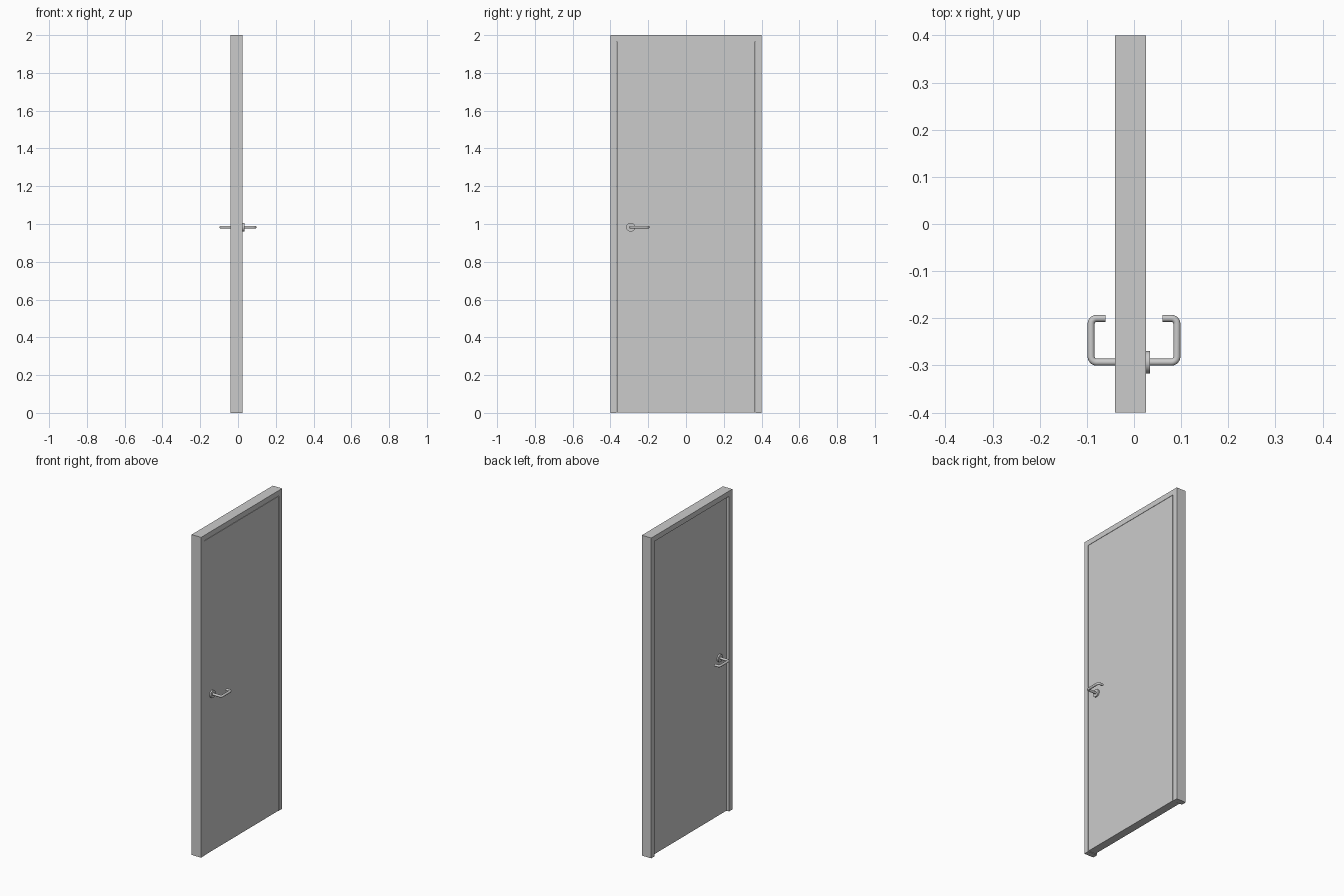
import bpy, bmesh, math
from mathutils import Vector

if "Cube" in bpy.data.objects:
    bpy.data.objects.remove(bpy.data.objects["Cube"])

FRONT, BACK = 0.025, -0.04            # frame faces along x
LEAF_BACK = -0.025
HANDLE_Y, HANDLE_Z = -0.293, 0.983
MID = (FRONT + LEAF_BACK) / 2


def extruded(name, outline, x0, x1):
    """Solid from a (y, z) outline pulled along x."""
    bm = bmesh.new()
    face = bm.faces.new([bm.verts.new((x0, y, z)) for y, z in outline])
    new = bmesh.ops.extrude_face_region(bm, geom=[face])["geom"]
    moved = [v for v in new if isinstance(v, bmesh.types.BMVert)]
    bmesh.ops.translate(bm, verts=moved, vec=(x1 - x0, 0, 0))
    bmesh.ops.recalc_face_normals(bm, faces=bm.faces)
    mesh = bpy.data.meshes.new(name)
    bm.to_mesh(mesh)
    bm.free()
    obj = bpy.data.objects.new(name, mesh)
    bpy.context.collection.objects.link(obj)
    return obj


def smooth(obj):
    bpy.ops.object.select_all(action='DESELECT')
    obj.select_set(True)
    bpy.context.view_layer.objects.active = obj
    bpy.ops.object.shade_smooth_by_angle(angle=math.radians(35))


def rounded_path(corners, radius, steps=6):
    """Replace right-angle corners with arcs."""
    pts = [Vector(corners[0])]
    for a, b, c in zip(corners, corners[1:], corners[2:]):
        a, b, c = Vector(a), Vector(b), Vector(c)
        u, w = (a - b).normalized(), (c - b).normalized()
        centre = b + (u + w) * radius
        for i in range(steps + 1):
            t = math.pi / 2 * i / steps
            pts.append(centre - w * radius * math.cos(t) - u * radius * math.sin(t))
    pts.append(Vector(corners[-1]))
    return pts


def tube(name, pts, radius):
    curve = bpy.data.curves.new(name, 'CURVE')
    curve.dimensions = '3D'
    curve.bevel_depth = radius
    curve.bevel_resolution = 6
    curve.use_fill_caps = True
    spline = curve.splines.new('POLY')
    spline.points.add(len(pts) - 1)
    for p, co in zip(spline.points, pts):
        p.co = (*co, 1)
    obj = bpy.data.objects.new(name, curve)
    bpy.context.collection.objects.link(obj)
    bpy.ops.object.select_all(action='DESELECT')
    obj.select_set(True)
    bpy.context.view_layer.objects.active = obj
    bpy.ops.object.convert(target='MESH')
    smooth(bpy.context.object)


# Frame: two jambs and a header in one outline
extruded("door_frame", [(-0.4, 0), (-0.4, 2), (0.4, 2), (0.4, 0),
                        (0.367, 0), (0.367, 1.967), (-0.367, 1.967), (-0.367, 0)],
         BACK, FRONT)

# Leaf: flush with the front of the frame, recessed at the back
extruded("door_leaf", [(-0.364, 0.002), (-0.364, 1.965), (0.364, 1.965), (0.364, 0.002)],
         LEAF_BACK, FRONT)

# Lever handle with round rose on each side
for side, s in (("front", 1), ("back", -1)):
    face = FRONT if s > 0 else LEAF_BACK
    bpy.ops.mesh.primitive_cylinder_add(
        vertices=40, radius=0.0235, depth=0.009,
        location=(face + s * 0.0045, HANDLE_Y, HANDLE_Z), rotation=(0, math.pi / 2, 0))
    rose = bpy.context.object
    rose.name = side + "_handle_rose"
    smooth(rose)

    def at(x, y):
        return (MID + s * x, y, HANDLE_Z)
    tube(side + "_lever",
         rounded_path([at(0.026, HANDLE_Y), at(0.091, HANDLE_Y),
                       at(0.091, -0.2), at(0.06, -0.2)], 0.012), 0.0075)
